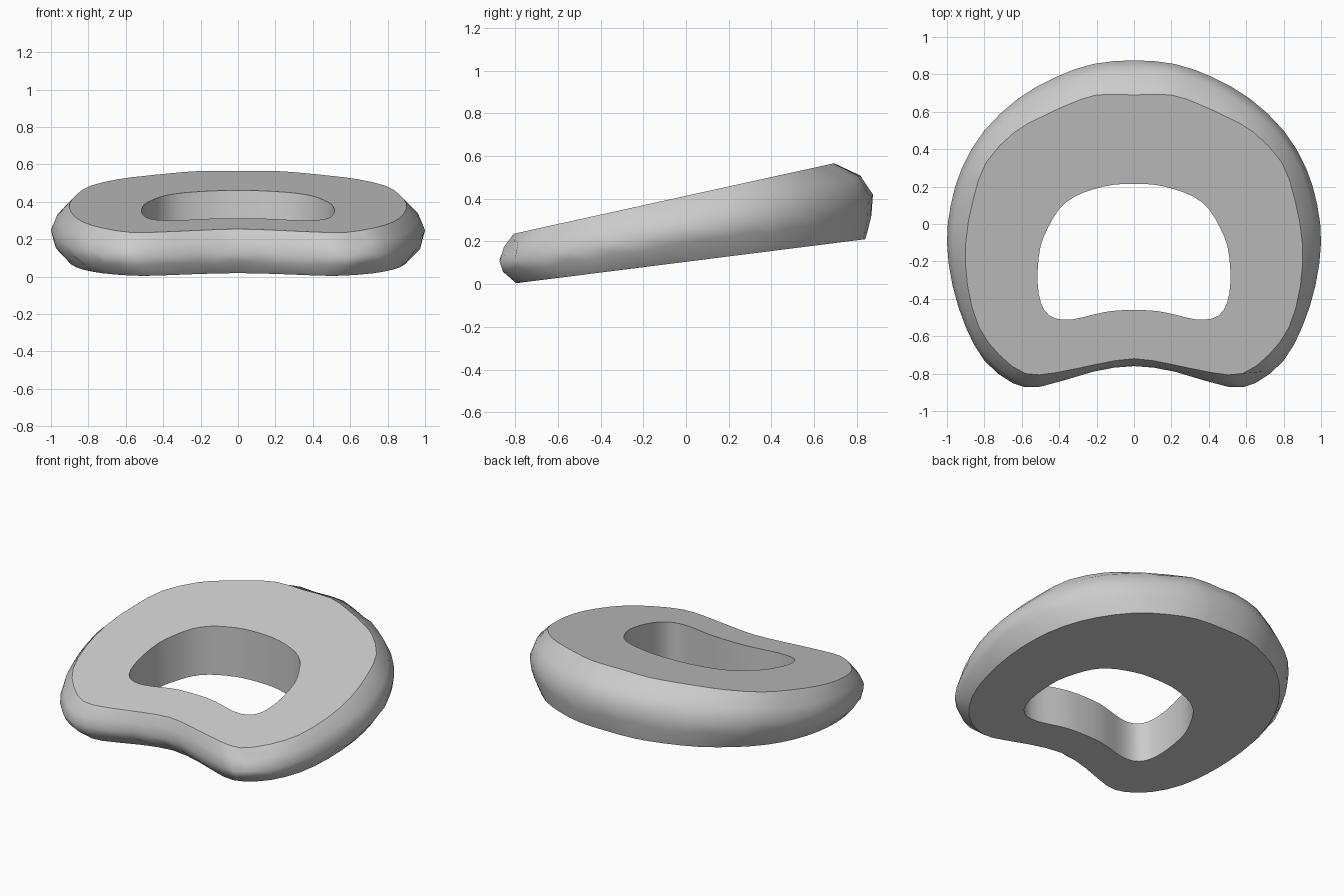
import bpy, bmesh, random
from mathutils import Vector

default = bpy.data.objects.get("Cube")
if default:
    bpy.data.objects.remove(default, do_unlink=True)
random.seed(4)

# Half outlines, front centre to back centre
TOP = [(0, -.72), (.2, -.75), (.42, -.795), (.58, -.8), (.72, -.7), (.83, -.55), (.89, -.33), (.9, -.1),
       (.86, .13), (.79, .33), (.64, .49), (.5, .57), (.36, .635), (.2, .69), (0, .69)]
WIDEST = [(0, -.76), (.22, -.79), (.5, -.87), (.65, -.85), (.8, -.73), (.9, -.55), (.97, -.33), (1, -.1),
          (.98, .1), (.92, .3), (.8, .5), (.62, .67), (.42, .785), (.22, .855), (0, .875)]
BOTTOM = [(0, -.68), (.22, -.72), (.45, -.79), (.58, -.78), (.72, -.69), (.83, -.53), (.89, -.32), (.91, -.08),
          (.89, .13), (.83, .33), (.72, .51), (.56, .67), (.38, .77), (.2, .83), (0, .84)]
HOLE = [(0, -.46), (.12, -.465), (.22, -.485), (.33, -.51), (.42, -.505), (.48, -.46), (.51, -.37), (.515, -.25),
        (.5, -.12), (.46, -.02), (.4, .08), (.32, .145), (.22, .185), (.11, .21), (0, .215)]
STEPS = 2


def closed_outline(half):
    """Mirror a half outline and round it with a smooth spline."""
    pts = [Vector(p) for p in half]
    pts += [Vector((-p.x, p.y)) for p in reversed(pts[1:-1])]
    count = len(pts)
    out = []
    for i in range(count):
        a, b, c, d = (pts[(i + k) % count] for k in (-1, 0, 1, 2))
        for j in range(STEPS):
            t = j / STEPS
            out.append(b + ((c - a) * t + (a * 2 - b * 5 + c * 4 - d) * t**2
                            + (b * 3 - a - c * 3 + d) * t**3) / 2)
    return out


def wedge_height(y, t):
    """Height between the sloping lower plane (0) and upper plane (1)."""
    low = .005 + .126 * (y + .79)
    high = .235 + .22 * (y + .81)
    return low + (high - low) * t


def add_ring(bm, outline, t, rough=0):
    ring = []
    for p in outline:
        h = t + random.uniform(-rough, rough)
        ring.append(bm.verts.new((p.x, p.y, wedge_height(p.y, h))))
    return ring


def blend(a, b, s):
    return [p.lerp(q, s) for p, q in zip(a, b)]


top, widest, bottom, hole = map(closed_outline, (TOP, WIDEST, BOTTOM, HOLE))
bm = bmesh.new()

# Rings run down the outer wall, then up through the hole
rings = [add_ring(bm, top, 1),
         add_ring(bm, blend(top, widest, .7), .76, .02),
         add_ring(bm, widest, .5, .03),
         add_ring(bm, blend(bottom, widest, .8), .27, .04),
         add_ring(bm, bottom, 0),
         add_ring(bm, hole, 0),
         add_ring(bm, hole, 1)]
n = len(top)
for a, b in zip(rings, rings[1:] + rings[:1]):
    for i in range(n):
        j = (i + 1) % n
        bm.faces.new((a[i], b[i], b[j], a[j]))

# Small chip in the front corner
chip = min(rings[1], key=lambda v: (v.co - Vector((.6, -.83, .2))).length)
chip.co += Vector((-.01, .03, -.02))

bmesh.ops.recalc_face_normals(bm, faces=bm.faces)
for f in bm.faces:
    f.smooth = True

# Crisp rims around both flat faces
for k in (0, 4, 5, 6):
    for i in range(n):
        bm.edges.get((rings[k][i], rings[k][(i + 1) % n])).smooth = False

mesh = bpy.data.meshes.new("wedge_ring")
bm.to_mesh(mesh)
bm.free()
body = bpy.data.objects.new("wedge_ring", mesh)
bpy.context.collection.objects.link(body)

# Plain grey
grey = bpy.data.materials.new("plain_grey")
grey.use_nodes = True
color = (.6, .6, .6, 1)
grey.diffuse_color = color
grey.node_tree.nodes["Principled BSDF"].inputs["Base Color"].default_value = color
mesh.materials.append(grey)
